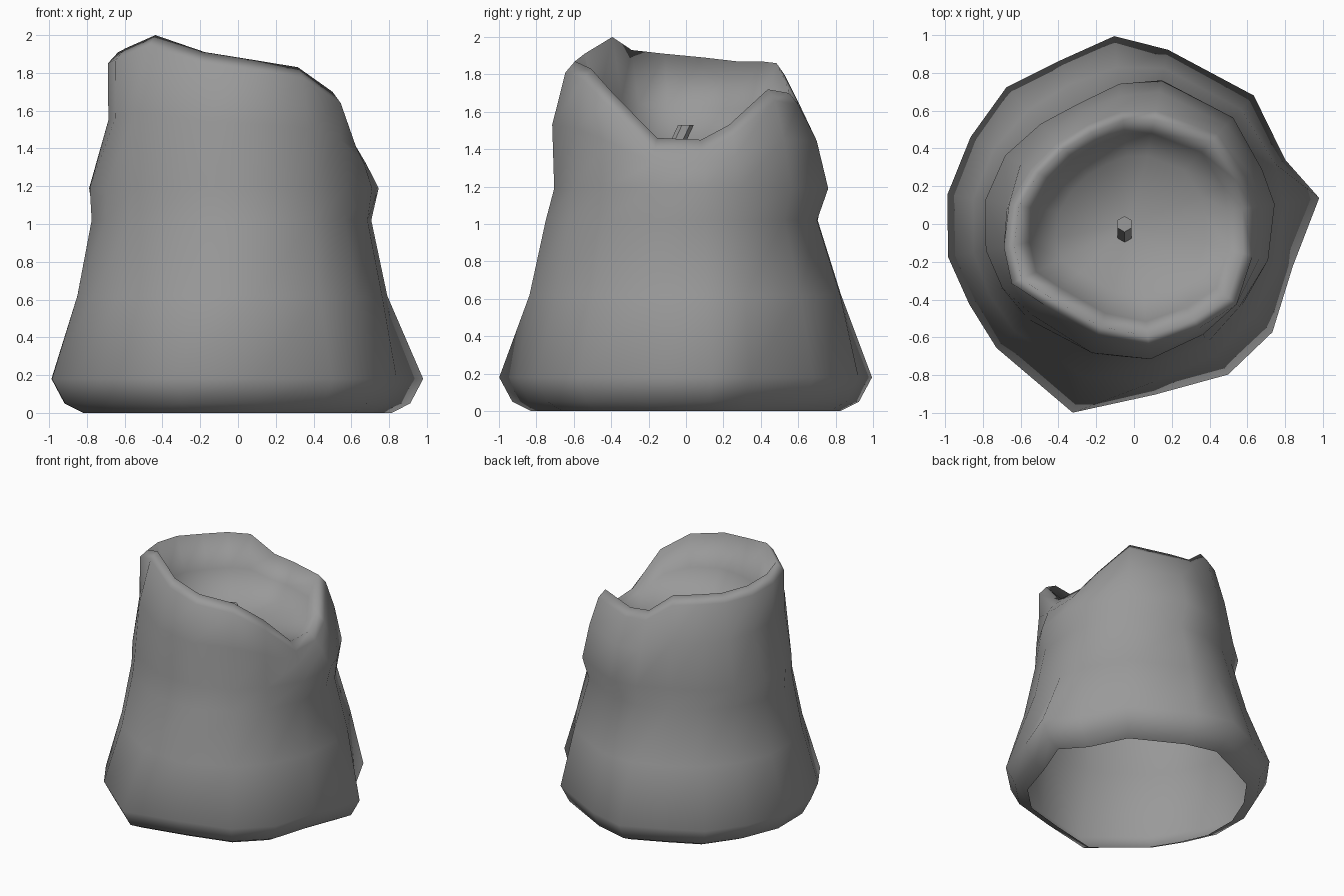
import bpy, bmesh, math
from mathutils import Vector

if "Cube" in bpy.data.objects:
    bpy.data.objects.remove(bpy.data.objects["Cube"])

# Bark corners: angle from +x, root flare radius, rim radius, rim height
DEG = [8, 23, 47, 79, 96, 115, 133, 152, 171, 190, 206, 222, 252, 277, 302, 322, 345]
flare = [.99, .87, .93, .94, 1.0, .95, .99, .98, 1.0, 1.0, .97, .98, 1.05, .91, .94, .93, .87]
rim = [.63, .64, .65, .61, .60, .58, .59, .62, .67, .70, .72, .64, .62, .65, .65, .69, .65]
rim_z = [1.45, 1.53, 1.72, 1.70, 1.72, 1.86, 1.87, 1.87, 1.89, 1.91, 1.93, 2.0,
         1.91, 1.87, 1.83, 1.70, 1.46]
N = len(DEG)
FLOOR = 1.41

# Trunk radii every 30 degrees from +x
lower = [.79, .82, .84, .84, .81, .84, .87, .85, .85, .85, .82, .79]
waist = [.71, .72, .72, .71, .70, .73, .79, .78, .76, .76, .74, .71]
bulge = [.76, .73, .80, .76, .69, .77, .81, .77, .73, .71, .71, .71]
neck = [.69, .67, .75, .69, .65, .68, .68, .73, .71, .73, .69, .69]


def sample(radii):
    """Radii given every 30 degrees, read at the bark corner angles."""
    out = []
    for d in DEG:
        i, t = d // 30, (d % 30) / 30
        out.append(radii[i] * (1 - t) + radii[(i + 1) % 12] * t)
    return out


def new_object(name, bm, mat):
    me = bpy.data.meshes.new(name)
    bm.to_mesh(me)
    bm.free()
    me.materials.append(mat)
    ob = bpy.data.objects.new(name, me)
    bpy.context.collection.objects.link(ob)
    return ob


def ring(bm, radii, heights):
    return [bm.verts.new((r * math.cos(math.radians(d)), r * math.sin(math.radians(d)), z))
            for d, r, z in zip(DEG, radii, heights)]


def scaled(radii, f):
    return [r * f for r in radii]


wood = bpy.data.materials.new("dark_wood")
wood.diffuse_color = (.32, .32, .32, 1)
wood.use_nodes = True
wood.node_tree.nodes["Principled BSDF"].inputs["Base Color"].default_value = wood.diffuse_color

# Hollow stump, open underneath: bark, broken rim and shallow bowl in one skin
bm = bmesh.new()
rings = [
    ring(bm, scaled(flare, .83), [0] * N),
    ring(bm, scaled(flare, .93), [.05] * N),
    ring(bm, flare, [.18] * N),
    ring(bm, sample(lower), [.62] * N),
    ring(bm, sample(waist), [1.02] * N),
    ring(bm, sample(bulge), [1.19] * N),
    ring(bm, sample(neck), [1.19 + .5 * (z - 1.19) for z in rim_z]),
    ring(bm, rim, [z - .06 for z in rim_z]),
    ring(bm, scaled(rim, .92), rim_z),
    ring(bm, scaled(rim, .80), [FLOOR + .45 * (z - FLOOR) for z in rim_z]),
    ring(bm, scaled(rim, .60), [FLOOR + .08 * (z - FLOOR) for z in rim_z]),
]
for a, b in zip(rings, rings[1:]):
    for i in range(N):
        j = (i + 1) % N
        bm.faces.new((a[i], a[j], b[j], b[i]))
centre = bm.verts.new((-.03, 0, FLOOR - .01))
for i in range(N):
    bm.faces.new((rings[-1][i], rings[-1][(i + 1) % N], centre))
for f in bm.faces:
    f.smooth = True
new_object("hollow_stump", bm, wood)

# Small leaning twig in the bowl
base, tip = Vector((-.05, -.07, 1.38)), Vector((-.05, .0, 1.53))
bm = bmesh.new()
bmesh.ops.create_cone(bm, cap_ends=True, segments=6, radius1=.042,
                      radius2=.042, depth=tip.z - base.z)
mid = (base + tip) / 2
for v in bm.verts:
    end = tip if v.co.z > 0 else base
    v.co += Vector((end.x, end.y, mid.z))
new_object("twig", bm, wood)
